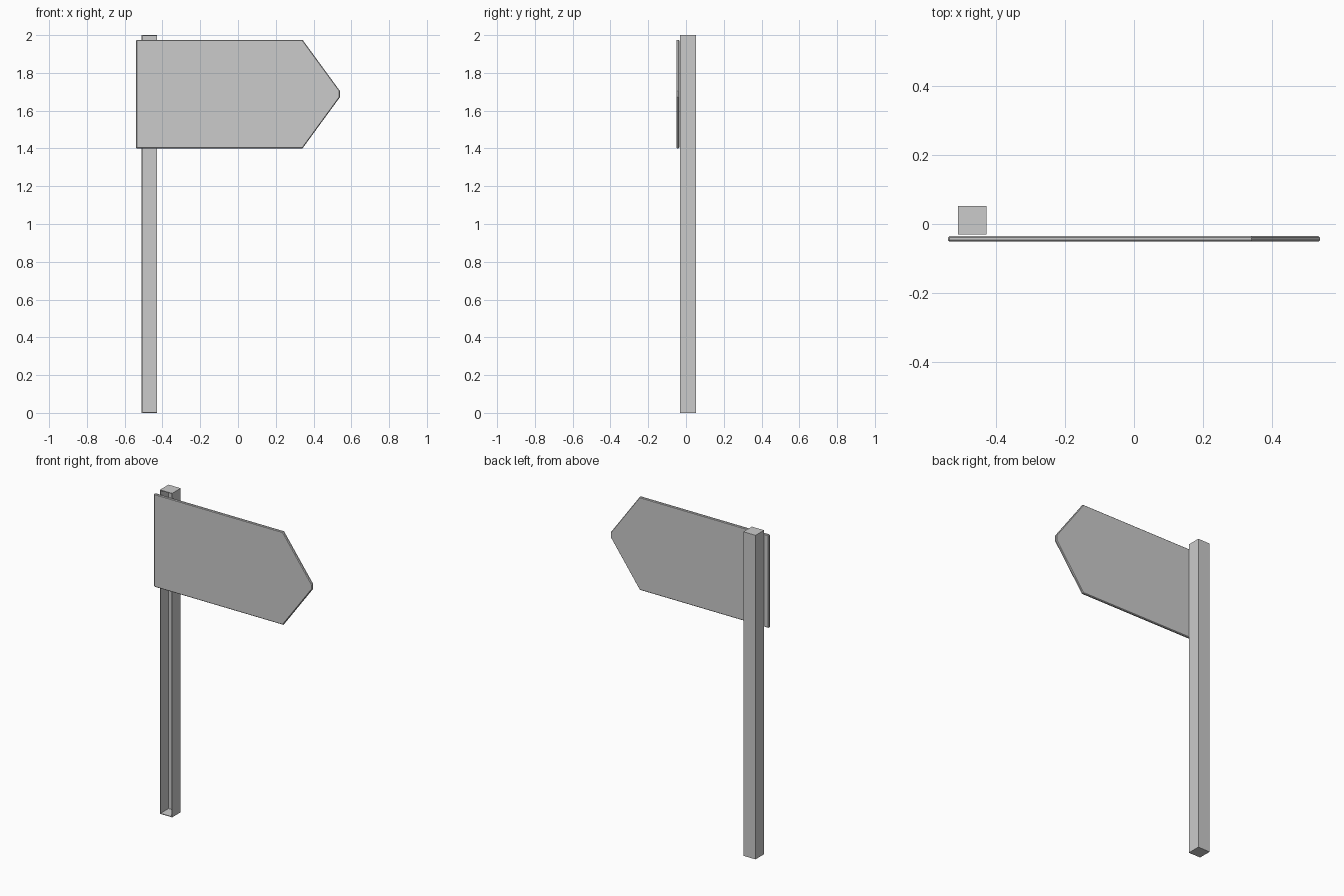
import bpy, bmesh

if "Cube" in bpy.data.objects:
    bpy.data.objects.remove(bpy.data.objects["Cube"])


def extrude_profile(name, points, axis, start, depth):
    """Extrude a closed 2D profile along y (points are x,z) or z (points are x,y)."""
    bm = bmesh.new()
    co = [(a, start, b) if axis == 'y' else (a, b, start) for a, b in points]
    face = bm.faces.new([bm.verts.new(c) for c in co])
    move = (0, depth, 0) if axis == 'y' else (0, 0, depth)
    new = bmesh.ops.extrude_face_region(bm, geom=[face])['geom']
    bmesh.ops.translate(bm, vec=move, verts=[v for v in new if isinstance(v, bmesh.types.BMVert)])
    bmesh.ops.recalc_face_normals(bm, faces=bm.faces)
    mesh = bpy.data.meshes.new(name)
    bm.to_mesh(mesh)
    bm.free()
    obj = bpy.data.objects.new(name, mesh)
    bpy.context.collection.objects.link(obj)
    return obj


# Hollow square post, closed at both ends and open towards the board
X0, X1, Y0, Y1, WALL = -0.511, -0.428, -0.031, 0.052, 0.006
post = extrude_profile("post", [(X0, Y0), (X1, Y0), (X1, Y1), (X0, Y1)], 'z', 0, 2)
bm = bmesh.new()
bm.from_mesh(post.data)
bm.normal_update()
front = [f for f in bm.faces if f.normal.y < -0.9]
bmesh.ops.inset_region(bm, faces=front, thickness=WALL)
new = bmesh.ops.extrude_face_region(bm, geom=front)['geom']
bmesh.ops.delete(bm, geom=front, context='FACES')
bmesh.ops.translate(bm, vec=(0, Y1 - Y0 - WALL, 0),
                    verts=[v for v in new if isinstance(v, bmesh.types.BMVert)])
bmesh.ops.recalc_face_normals(bm, faces=bm.faces)
bm.to_mesh(post.data)
bm.free()

# Arrow-shaped board with a blunt tip and softened edges
MID, HALF = 1.688, 0.287
upper = [(-0.54, HALF), (0.342, HALF), (0.54, 0.016)]
outline = [(x, MID + z) for x, z in upper] + [(x, MID - z) for x, z in reversed(upper)]
board = extrude_profile("arrow_board", outline, 'y', -0.051, 0.016)
bevel = board.modifiers.new("soft_edges", 'BEVEL')
bevel.width = 0.004
bevel.segments = 1
bevel.limit_method = 'ANGLE'
bevel.angle_limit = 1.2
